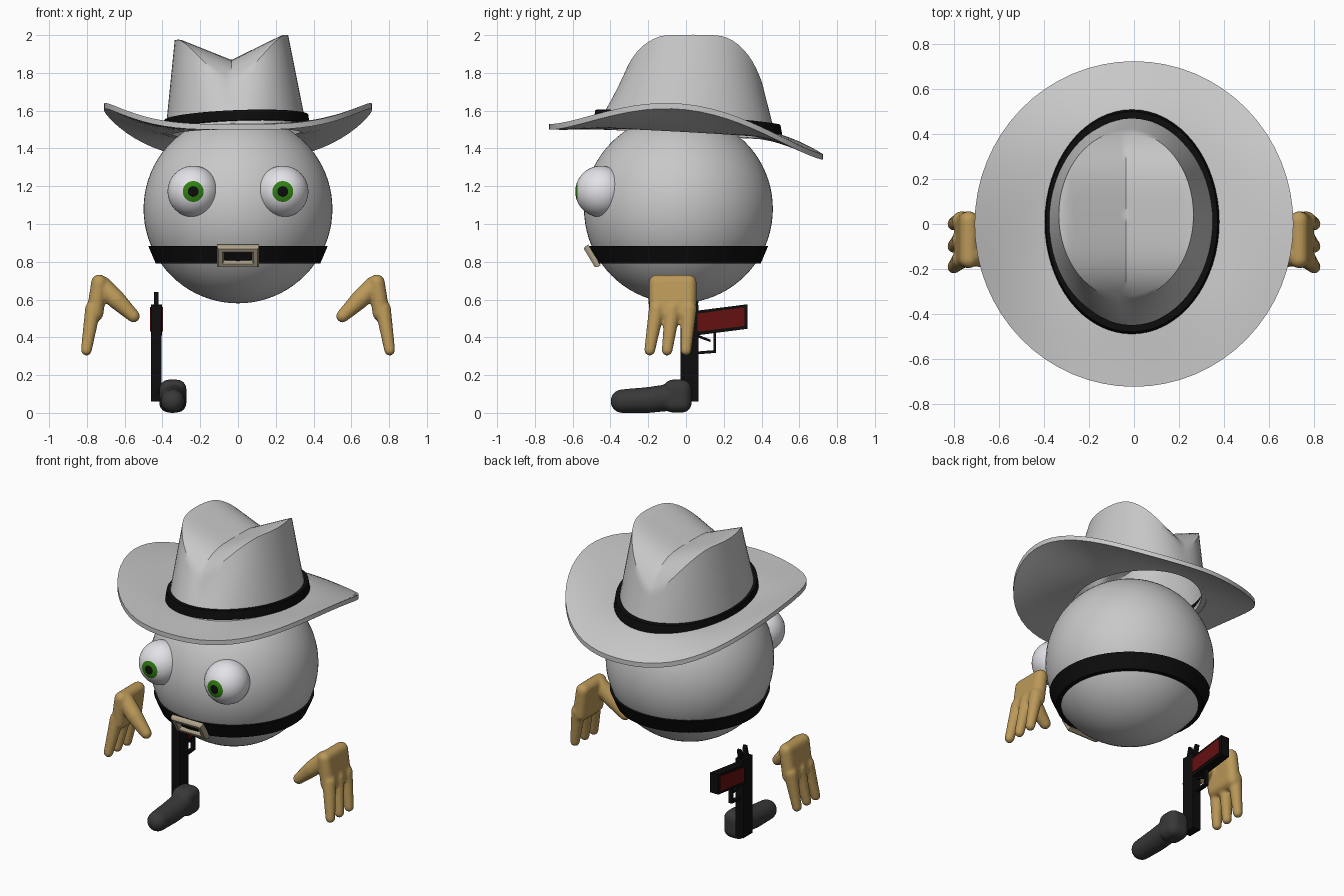
import bpy, bmesh, math
from mathutils import Vector, Matrix

if "Cube" in bpy.data.objects:
    bpy.data.objects.remove(bpy.data.objects["Cube"])

def mat(name, r, g, b):
    m = bpy.data.materials.new(name)
    m.diffuse_color = (r, g, b, 1)
    m.use_nodes = True
    m.node_tree.nodes["Principled BSDF"].inputs["Base Color"].default_value = m.diffuse_color
    return m

GREY = mat("light_grey", .58, .58, .58)
WHITE = mat("eye_white", .78, .77, .81)
GREEN = mat("iris_green", .03, .22, .006)
BLACK = mat("black", .004, .004, .004)
GOLD = mat("glove_tan", .50, .32, .10)
BEIGE = mat("buckle_beige", .42, .36, .25)
DARK = mat("boot_grey", .04, .04, .04)
RED = mat("grip_red", .13, .005, .005)

def finish(name, bm, mats, smooth=True, angle=35):
    bmesh.ops.recalc_face_normals(bm, faces=bm.faces[:])
    me = bpy.data.meshes.new(name)
    bm.to_mesh(me)
    bm.free()
    for m in mats:
        me.materials.append(m)
    ob = bpy.data.objects.new(name, me)
    bpy.context.collection.objects.link(ob)
    if smooth:
        me.shade_smooth()
        me.set_sharp_from_angle(angle=math.radians(angle))
    return ob

def loft(name, rings, m, closed=False, cap_end=False, smooth=True, xf=None):
    """Skin a list of equal-length point rings."""
    bm = bmesh.new()
    vs = [[bm.verts.new(p) for p in r] for r in rings]
    pairs = list(zip(vs, vs[1:])) + ([(vs[-1], vs[0])] if closed else [])
    for a, b in pairs:
        n = len(a)
        for i in range(n):
            j = (i + 1) % n
            bm.faces.new((a[i], a[j], b[j], b[i]))
    if cap_end:
        bm.faces.new(vs[-1])
    if xf:
        bm.transform(xf)
    return finish(name, bm, [m], smooth)

def ellipse(cx, cy, rx, ry, zf, n=64):
    pts = []
    for i in range(n):
        a = 2 * math.pi * i / n
        x, y = cx + rx * math.cos(a), cy + ry * math.sin(a)
        pts.append((x, y, zf(x, y)))
    return pts

def prism(name, poly, x0, x1, m):
    """Extrude a y-z outline along x."""
    bm = bmesh.new()
    a = [bm.verts.new((x0, y, z)) for y, z in poly]
    b = [bm.verts.new((x1, y, z)) for y, z in poly]
    bm.faces.new(a)
    bm.faces.new(b)
    for i in range(len(a)):
        j = (i + 1) % len(a)
        bm.faces.new((a[i], a[j], b[j], b[i]))
    return finish(name, bm, [m], False)

def blob(name, groups, m, side=1):
    """Fuse hulls of spheres (x, y, z, r) into one soft form."""
    bm = bmesh.new()
    tmp = bmesh.new()
    bmesh.ops.create_icosphere(tmp, subdivisions=3, radius=1)
    unit = [v.co.copy() for v in tmp.verts]
    tmp.free()
    for g in groups:
        vs = [bm.verts.new(Vector((x * side, y, z)) + u * r) for x, y, z, r in g for u in unit]
        bmesh.ops.convex_hull(bm, input=vs)
        bmesh.ops.delete(bm, geom=[v for v in bm.verts if not v.link_faces], context='VERTS')
    ob = finish(name, bm, [m])
    rm = ob.modifiers.new("fuse", 'REMESH')
    rm.mode, rm.voxel_size, rm.use_smooth_shade = 'VOXEL', .008, True
    sm = ob.modifiers.new("soften", 'SMOOTH')
    sm.factor, sm.iterations = .5, 6

# Round body
bm = bmesh.new()
bmesh.ops.create_uvsphere(bm, u_segments=64, v_segments=40, radius=.5)
bm.transform(Matrix.Translation((0, -.04, 1.08)))
finish("body", bm, [GREY])

# Eyes, pole forward; iris and pupil picked by angle from the pole
for s, side in ((-1, "left"), (1, "right")):
    bm = bmesh.new()
    bmesh.ops.create_uvsphere(bm, u_segments=40, v_segments=30, radius=.136)
    for f in bm.faces:
        ang = math.degrees(f.calc_center_median().angle(Vector((0, 0, 1))))
        f.material_index = 2 if ang < 12 else 1 if ang < 24 else 0
    bm.transform(Matrix.Translation((s * .237, -.45, 1.172)) @ Matrix.Rotation(math.pi / 2, 4, 'X'))
    finish("eye_" + side, bm, [WHITE, GREEN, BLACK])

# Belt and buckle
flat = lambda h: (lambda x, y: h)
loft("belt", [ellipse(0, -.04, r, r, flat(z)) for r, z in
              ((.475, .883), (.435, .79), (.395, .79), (.44, .883))], BLACK, closed=True)
rect = lambda w, h, y: [(-w, y, -h), (w, y, -h), (w, y, h), (-w, y, h)]
loft("buckle", [rect(.112, .064, .016), rect(.112, .064, -.004), rect(.104, .056, -.016),
                rect(.082, .036, -.016), rect(.075, .028, -.004), rect(.075, .028, .016)],
     BEIGE, closed=True, smooth=False,
     xf=Matrix.Translation((0, -.498, .828)) @ Matrix.Rotation(math.radians(31), 4, 'X'))

# Hat: leaning base plane, curled brim, band, pinched crown
base = lambda x, y: 1.51 - .08 * y + .04 * x

def brim_ring(t, drop):
    pts = []
    for x, y, z in ellipse(-.01 * (1 - t), .01 * (1 - t), .34 + .37 * t, .44 + .285 * t, base):
        a = abs(x) / (.34 + .37 * t)
        rim = 1.45 - .11 * y + .185 * a ** 3
        z0 = base(x * .5, y * .7)
        pts.append((x, y, z0 + (rim - z0) * t ** 1.4 - drop))
    return pts

ts = [i / 8 for i in range(9)]
loft("hat_brim", [brim_ring(t, 0) for t in ts] + [brim_ring(t, .03) for t in reversed(ts)],
     GREY, closed=True)

up = lambda d: (lambda x, y: base(x, y) + d)
loft("hat_band", [ellipse(-.01, .01, rx, ry, up(d)) for rx, ry, d in
                  ((.39, .50, 0), (.382, .49, .055), (.355, .46, .055), (.36, .47, 0))],
     BLACK, closed=True)

def crown_top(x, y):
    dome = 1.99 - .19 * abs((y - .02) / .40) ** 4
    return dome + .045 * x - .12 * max(0, 1 - abs(x + .035) / .27)

low = ellipse(-.01, .005, .375, .475, up(-.02))
high = ellipse(-.035, .04, .30, .375, crown_top)
rings = [[tuple(Vector(p).lerp(Vector(q), k / 8)) for p, q in zip(low, high)] for k in range(9)]
rings += [ellipse(-.035, .04, .30 * k, .375 * k, crown_top) for k in
          (.96, .88, .78, .66, .52, .38, .24, .1, .02)]
loft("hat_crown", rings, GREY, cap_end=True)

# Gloved hands: palm, three fingers, thumb
for s, side in ((-1, "left"), (1, "right")):
    parts = [[(.735, -.155, .69, .042), (.735, .015, .69, .042),
              (.757, -.15, .53, .045), (.757, .01, .53, .045)]]
    for y0, y1 in ((-.155, -.192), (-.07, -.1), (.015, .0)):
        parts.append([(.768, y0, .55, .042), (.803, y1, .332, .029)])
    parts.append([(.72, -.135, .675, .05), (.645, -.15, .60, .05)])
    parts.append([(.645, -.15, .60, .05), (.553, -.16, .512, .034)])
    blob("hand_" + side, parts, GOLD, s)

# Single boot
heel = [(x, y, z, .05) for x in (-.367, -.323) for y in (-.07, -.02) for z in (.052, .126)]
blob("boot", [[(-.345, -.337, .062, .063), (-.345, -.2, .068, .069)],
              [(-.345, -.2, .068, .069), (-.345, -.06, .085, .072)], heel], DARK)

# Holstered pistol, muzzle down
gx = -.432
def box(y0, y1, z0, z1):
    return [(y0, z0), (y1, z0), (y1, z1), (y0, z1)]
prism("pistol_barrel", box(-.03, .065, .06, .57), gx - .028, gx + .028, BLACK)
prism("pistol_grip", [(.05, .41), (.325, .445), (.325, .575), (.05, .54)], gx - .029, gx + .029, BLACK)
prism("grip_panels", [(.06, .43), (.31, .46), (.31, .56), (.06, .525)], gx - .034, gx + .034, RED)
prism("guard_bottom", [(.06, .31), (.16, .318), (.16, .333), (.06, .325)], gx - .012, gx + .012, BLACK)
prism("guard_front", box(.145, .16, .318, .43), gx - .012, gx + .012, BLACK)
prism("trigger", [(.06, .40), (.13, .375), (.13, .388), (.06, .415)], gx - .008, gx + .008, BLACK)
prism("hammer", [(.025, .56), (.06, .56), (.075, .63), (.06, .635)], gx - .012, gx + .012, BLACK)
prism("rear_sight", [(-.02, .56), (.02, .56), (.012, .64), (0, .64)], gx - .012, gx + .012, BLACK)
